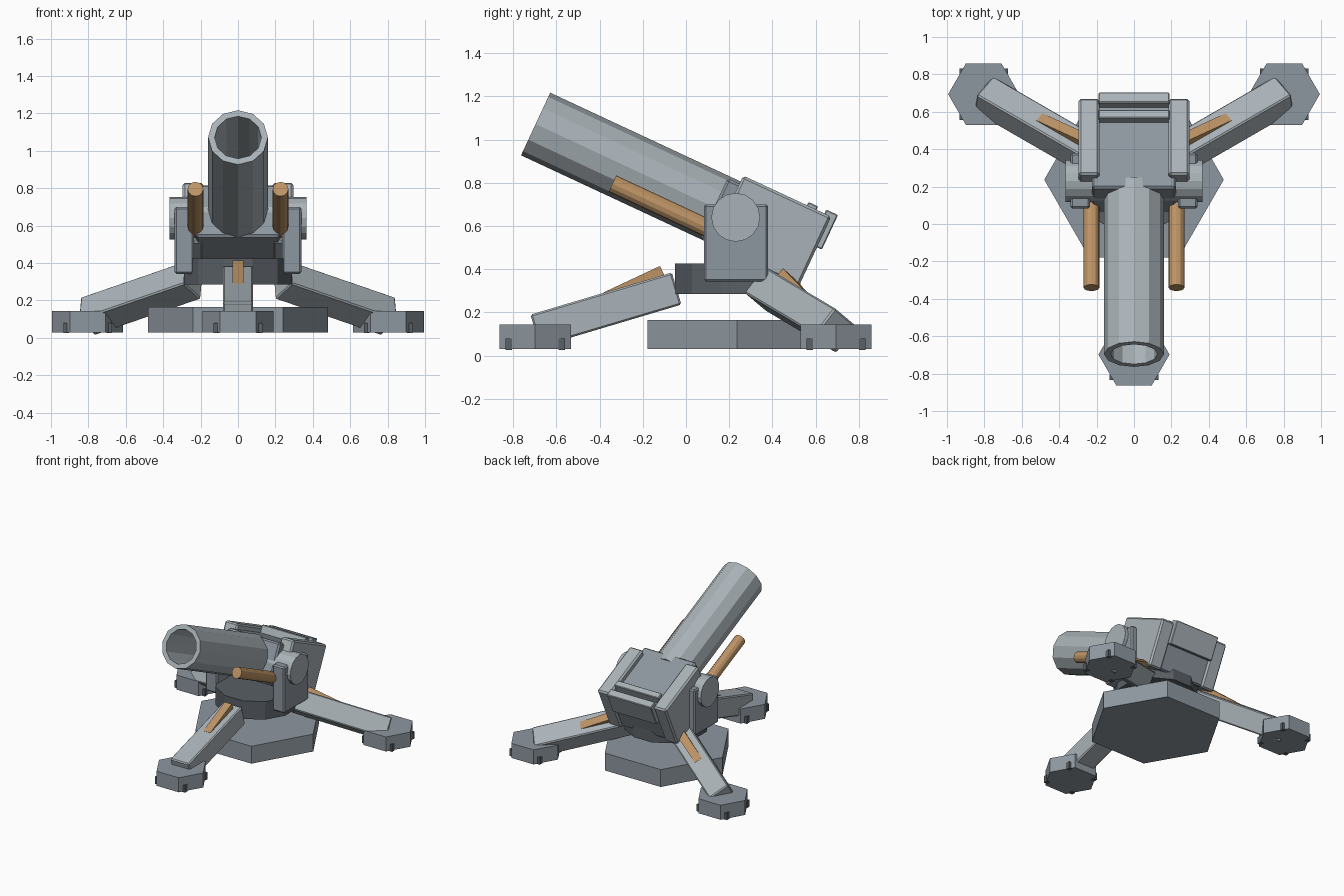
import bpy, bmesh
from math import radians, sin, cos
from mathutils import Matrix, Vector

if "Cube" in bpy.data.objects:
    bpy.data.objects.remove(bpy.data.objects["Cube"])


def material(name, rgb):
    m = bpy.data.materials.new(name)
    m.diffuse_color = (*rgb, 1)
    m.use_nodes = True
    m.node_tree.nodes["Principled BSDF"].inputs["Base Color"].default_value = m.diffuse_color
    return m


LIGHT = material("light_steel", (0.40, 0.45, 0.48))
MID = material("mid_steel", (0.27, 0.31, 0.35))
DARK = material("dark_steel", (0.10, 0.115, 0.13))
COPPER = material("copper", (0.50, 0.29, 0.13))
CY = 0.23  # turret axis in y


def finish(name, bm, frame, mat, bevel=0):
    bmesh.ops.recalc_face_normals(bm, faces=bm.faces)
    if bevel:
        bmesh.ops.bevel(bm, geom=bm.edges[:], offset=bevel, segments=1, affect='EDGES')
    me = bpy.data.meshes.new(name)
    bm.to_mesh(me)
    bm.free()
    me.materials.append(mat)
    ob = bpy.data.objects.new(name, me)
    ob.matrix_world = frame
    bpy.context.collection.objects.link(ob)
    return ob


def box(name, lo, hi, mat, frame=Matrix(), bevel=0):
    lo, hi = Vector(lo), Vector(hi)
    bm = bmesh.new()
    bmesh.ops.create_cube(bm, size=1)
    for v in bm.verts:
        v.co = (lo + hi) / 2 + v.co * (hi - lo)
    return finish(name, bm, frame, mat, bevel)


def lathe(name, profile, sides, mat, frame=Matrix(), phase=0):
    """Closed solid of revolution about local z; profile is (radius, z)."""
    bm = bmesh.new()
    rings = []
    for r, z in profile:
        rings.append([bm.verts.new((r * cos(radians(phase + 360 * i / sides)),
                                    r * sin(radians(phase + 360 * i / sides)), z))
                      for i in range(sides)])
    for a, b in zip(rings, rings[1:]):
        for i in range(sides):
            j = (i + 1) % sides
            bm.faces.new((a[i], a[j], b[j], b[i]))
    bm.faces.new(rings[0])
    bm.faces.new(rings[-1])
    return finish(name, bm, frame, mat)


# base plate and turntable
lathe("base_plate", [(0.48, 0.03), (0.48, 0.165)], 6, MID,
      Matrix.Translation((0, CY + 0.007, 0)))
lathe("turntable", [(0.30, 0.285), (0.30, 0.425)], 12, DARK,
      Matrix.Translation((0, CY + 0.01, 0)), 15)

# three legs, each with a foot, cleats and a copper strut
pitch = radians(16.6)
for name, heading, roll in (("front", -90, 0), ("right", 30, 34), ("left", 150, -34)):
    h, roll = radians(heading), radians(roll)
    foot = Vector((0.928 * cos(h), CY + 0.928 * sin(h), 0))
    u = Vector((cos(h) * cos(pitch), sin(h) * cos(pitch), -sin(pitch)))
    side = Vector((-sin(h), cos(h), 0))
    up = u.cross(side)
    n = cos(roll) * up + sin(roll) * side
    v = n.cross(u)
    frame = Matrix.Translation(foot + Vector((0, 0, 0.115))) @ Matrix((u, v, n)).transposed().to_4x4()
    box(name + "_leg", (-0.683, -0.08, -0.0775), (0, 0.08, 0.0775), LIGHT, frame, 0.008)
    strut = frame @ Matrix.Translation((-0.5, 0, 0.071)) @ Matrix.Rotation(radians(8.5), 4, 'Y')
    box(name + "_leg_strut", (-0.145, -0.03, -0.03), (0.145, 0.03, 0.03), COPPER, strut)
    place = Matrix.Translation(foot)
    lathe(name + "_foot", [(0.19, 0.03), (0.19, 0.143)], 6, MID, place)
    for sx in (-1, 1):
        for sy in (-1, 1):
            x, y = 0.115 * sx, 0.122 * sy
            box(name + "_foot_cleat", (x - 0.015, y - 0.015, 0.026),
                (x + 0.015, y + 0.015, 0.08), DARK, place)

# gun frame: origin at the trunnion, local -y toward the muzzle, raised 25 degrees
gun = Matrix.Translation((0, CY, 0.64)) @ Matrix.Rotation(radians(-25), 4, 'X')
along = Matrix.Rotation(radians(90), 4, 'X')  # local z -> -y

# trunnion through both yokes
lathe("trunnion", [(0.113, -0.367), (0.113, 0.367)], 16, LIGHT,
      Matrix.Translation((0, CY, 0.64)) @ Matrix.Rotation(radians(90), 4, 'Y'))

# yoke plates, breech cheeks and recoil rods on both sides
for name, s in (("right", 1), ("left", -1)):
    def span(a, b):
        return sorted((a * s, b * s))
    x0, x1 = span(0.235, 0.34)
    box(name + "_yoke", (x0, 0.083, 0.343), (x1, 0.38, 0.70), MID, bevel=0.01)
    x0, x1 = span(0.185, 0.296)
    box(name + "_breech_cheek", (x0, -0.05, -0.165), (x1, 0.40, 0.19), LIGHT, gun, 0.012)
    lathe(name + "_recoil_rod", [(0.042, 0), (0.042, 0.583)], 12, COPPER,
          gun @ Matrix.Translation((0.2275 * s, 0, -0.10)) @ along)

# breech block with its top ridge and rear plate
box("breech_block", (-0.225, -0.11, -0.16), (0.225, 0.385, 0.148), MID, gun, 0.012)
box("breech_ridge", (-0.19, 0.275, 0.12), (0.19, 0.325, 0.207), LIGHT, gun, 0.005)
box("breech_rear_plate", (-0.19, 0.365, 0.033), (0.19, 0.425, 0.21), LIGHT, gun, 0.005)

# hollow barrel
lathe("barrel", [(0.16, 0.05), (0.16, 1.022), (0.125, 1.022), (0.125, 0.25)], 12, LIGHT, gun @ along)
